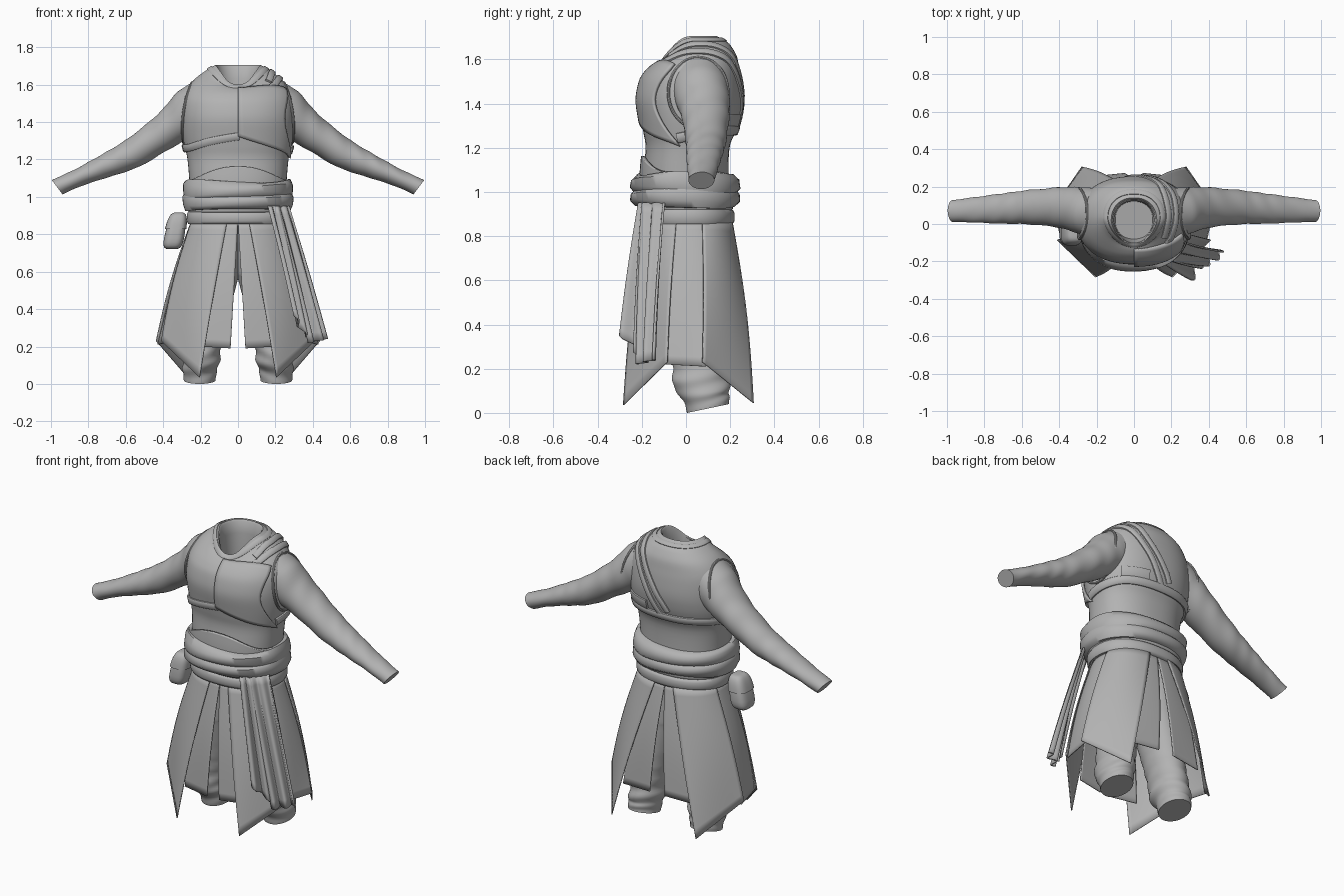
import bpy, bmesh, math
from math import sin, cos, radians, pi
from mathutils import Vector

if "Cube" in bpy.data.objects:
    bpy.data.objects.remove(bpy.data.objects["Cube"])

GREY = (0.45, 0.45, 0.45, 1)
cloth = bpy.data.materials.new("grey cloth")
cloth.use_nodes = True
cloth.diffuse_color = GREY
cloth.node_tree.nodes["Principled BSDF"].inputs["Base Color"].default_value = GREY


def lerp(a, b, t):
    return a + (b - a) * t


def spow(c, p):
    return math.copysign(abs(c) ** p, c)


def spline(rows, s):
    """Smooth interpolation through a table of equal-length rows."""
    i = max(0, min(int(s), len(rows) - 2))
    f = s - i
    p = [rows[max(0, min(len(rows) - 1, i + k))] for k in (-1, 0, 1, 2)]
    return [b + f * (c - a + f * (2*a - 5*b + 4*c - d + f * (3*(b - c) + d - a))) / 2
            if abs(b - c) > 1e-6 else b for a, b, c, d in zip(*p)]


def grid_mesh(name, rows, closed=False, caps=False, loop=False, thick=0, angle=40):
    """Skin rows of points; closed joins each row, loop joins last row to first."""
    bm = bmesh.new()
    vs = [[bm.verts.new(p) for p in row] for row in rows]
    n, m = len(vs), len(vs[0])
    for i in range(n if loop else n - 1):
        for j in range(m if closed else m - 1):
            a, b = vs[i], vs[(i + 1) % n]
            bm.faces.new((a[j], a[(j + 1) % m], b[(j + 1) % m], b[j]))
    if caps:
        bm.faces.new(vs[0])
        bm.faces.new(vs[-1])
    bmesh.ops.recalc_face_normals(bm, faces=bm.faces)
    me = bpy.data.meshes.new(name)
    bm.to_mesh(me)
    bm.free()
    ob = bpy.data.objects.new(name, me)
    bpy.context.collection.objects.link(ob)
    me.materials.append(cloth)
    if thick:
        mod = ob.modifiers.new("thickness", "SOLIDIFY")
        mod.thickness, mod.offset = thick, 0
    bpy.ops.object.select_all(action='DESELECT')
    ob.select_set(True)
    bpy.context.view_layer.objects.active = ob
    bpy.ops.object.shade_smooth_by_angle(angle=radians(angle))


def sheet(name, f, nu=16, nv=16, thick=0.01):
    grid_mesh(name, [[f(u / nu, v / nv) for u in range(nu + 1)]
                     for v in range(nv + 1)], thick=thick)


# Torso: z, half width, half depth, y centre, droop of the front
TORSO = [(.86, .245, .185, .01, 0), (1.06, .258, .192, 0, 0), (1.2, .27, .19, .007, 0),
         (1.27, .286, .208, .015, 0), (1.34, .299, .225, .02, 0), (1.42, .304, .235, .02, 0),
         (1.5, .3, .225, .025, 0), (1.56, .283, .208, .033, .018),
         (1.62, .242, .188, .04, .052), (1.67, .18, .157, .04, .085), (1.705, .122, .125, .015, .115)]
NECK = [(1.695, .114, .117, .015, .11), (1.63, .107, .108, .015, .09), (1.5, .1, .1, .02, .03)]


def oval(row, deg, off=0):
    z, rx, ry, cy, droop = row
    c, s = cos(radians(deg)), sin(radians(deg))
    pinch = 1 - 22 * droop ** 2 * max(0, -s)
    return Vector(((rx + off) * spow(c, .88) * pinch, cy + (ry + off) * spow(s, .88),
                   z - droop * max(0, -s) ** 1.6))


def on_torso(deg, z, off=0):
    i = max(k for k in range(len(TORSO) - 1) if TORSO[k][0] <= z)
    return oval(spline(TORSO, i + (z - TORSO[i][0]) / (TORSO[i + 1][0] - TORSO[i][0])), deg, off)


around = range(0, 360, 6)
rows = [spline(TORSO, k / 4) for k in range(4 * len(TORSO) - 3)] + NECK
grid_mesh("torso", [[oval(r, a) for a in around] for r in rows], closed=True, caps=True)


def strap(name, path, width, height):
    """Flat band with rounded top that follows (angle, z) points on the torso."""
    n = (len(path) - 1) * 6
    pts = [spline(path, k / 6) for k in range(n + 1)]
    out = []
    for k, (a, z) in enumerate(pts):
        p = on_torso(a, z)
        t = on_torso(*pts[min(k + 1, n)]) - on_torso(*pts[max(k - 1, 0)])
        nor = (on_torso(a + 2, z) - on_torso(a - 2, z)).cross(
            on_torso(a, z + .01) - on_torso(a, z - .01)).normalized()
        side = nor.cross(t).normalized() * width / 2
        out.append([p + side * q + nor * height * h for q, h in
                    ((-1, -.6), (-1, .6), (-.7, 1), (.7, 1), (1, .6), (1, -.6))])
    grid_mesh(name, out, closed=True, caps=True)


# Chest layers and straps
sheet("left_chest_plate", lambda u, v: on_torso(
    lerp(-90, -8 - 14 * v - 24 * sin(pi * v), u),
    lerp(1.325 - .12 * u ** .8, 1.655 - .07 * u * u, v), .007), thick=.014)
strap("right_chest_band", [(-89, 1.325), (-115, 1.30), (-150, 1.265), (-180, 1.26)], .04, .012)
strap("back_chest_band", [(-12, 1.24), (10, 1.26), (50, 1.28), (90, 1.28), (135, 1.28), (180, 1.26)],
      .045, .014)
strap("back_patch", [(40, 1.325), (58, 1.325), (75, 1.325)], .06, .01)
for k in range(2):
    strap(f"shoulder_strap_{k + 1}",
          [(a - 7 * k, z - .032 * k) for a, z in
           ((-38, 1.645), (-8, 1.665), (30, 1.66), (60, 1.61), (80, 1.49), (97, 1.32))], .035, .011)
strap("collar", [(a, 1.685) for a in range(-90, 271, 20)], .03, .006)
sheet("lower_vest_fold", lambda u, v: on_torso(
    lerp(-172, -8, u), lerp(1.05, 1.085 + .07 * sin(pi * u) ** 3, v), .009), nu=32, thick=.018)

# Sleeves: x, z, half thickness, half depth, y centre
SLEEVE = [(.19, 1.5, .125, .13, .06), (.25, 1.46, .125, .13, .065), (.33, 1.395, .105, .118, .08),
          (.43, 1.322, .09, .104, .09), (.56, 1.235, .08, .092, .09), (.66, 1.187, .069, .084, .085),
          (.75, 1.148, .058, .077, .08), (.86, 1.1, .047, .067, .075), (.967, 1.052, .042, .058, .07)]


def sleeve_ring(k, side):
    s = k / 6
    x, z, r, ry, cy = spline(SLEEVE, s)
    a, b = spline(SLEEVE, s - .3), spline(SLEEVE, s + .3)
    d = Vector((b[0] - a[0], b[1] - a[1])).normalized()
    skew = max(0, s - 7) * .012
    ring = []
    for deg in around:
        c, sn = cos(radians(deg)), sin(radians(deg))
        fold = 1 + .018 * sin(s * 6 + 2 * c + 3 * sn) * min(1, s / 3)
        ring.append((side * (x + (-d.y * r * fold + skew) * c), cy + ry * sn * fold,
                     z + d.x * r * fold * c))
    return ring


# Trouser legs: z, x centre, y centre, half width, half depth
LEG = [(.0, .205, .1, .085, .095), (.06, .205, .09, .09, .105), (.12, .195, .07, .098, .128),
       (.2, .185, .065, .095, .125), (.35, .16, .05, .105, .13), (.55, .125, .03, .122, .14),
       (.62, .115, .025, .13, .145), (.88, .1, .01, .14, .155)]


def leg_ring(k, side):
    z, cx, cy, rx, ry = spline(LEG, k / 6)
    ring = []
    for deg in around:
        c, s = cos(radians(deg)), sin(radians(deg))
        fold = 1 + .05 * sin(z * 75 + 2 * c - 2 * s) * max(0, 1 - z * 2) * min(1, z * 15)
        ring.append((side * (cx + rx * c * fold), cy + ry * s * fold,
                     z + max(0, .02 * (s + 1) * (1 - z * 10))))
    return ring


def panel(name, side, top, hem_a, hem_b, inset=0):
    """Skirt panel: curved at the waist, straight along the hem."""
    def f(u, v):
        a = radians(lerp(*top, u))
        out = Vector((spow(cos(a), .85), spow(sin(a), .85), 0))
        waist = Vector(((.255 - inset) * out.x, .015 + (.195 - inset) * out.y, .87))
        p = waist.lerp(Vector(hem_a).lerp(Vector(hem_b), u), v) + out * .016 * sin(pi * v)
        p.x *= side
        return p
    sheet(name, f, thick=.006)


for side, word in ((1, "left"), (-1, "right")):
    grid_mesh(word + "_sleeve", [sleeve_ring(k, side) for k in range(49)], closed=True, caps=True)
    grid_mesh(word + "_trouser_leg", [leg_ring(k, side) for k in range(43)], closed=True, caps=True)
    # armhole rim, leaning in towards the neck
    rim = []
    for deg in around:
        c, s = cos(radians(deg)), sin(radians(deg))
        mid = Vector((.292 - .022 * s - .022 * s * s, .055 + .135 * c, 1.45 + .16 * s))
        rim.append([mid + Vector((.007 * cos(q), .007 * c * sin(q), .007 * s * sin(q)))
                    for q in (k * pi / 4 for k in range(8))])
    grid_mesh(word + "_armhole_rim", [[(side * p.x, p.y, p.z) for p in r] for r in rim],
              closed=True, loop=True)
    # skirt panels
    panel(word + "_front_panel", side, (-80, -14), (.205, -.283, .035), (.41, -.085, .23))
    panel(word + "_back_panel", side, (80, 14), (.278, .305, .045), (.437, .075, .23))
    panel(word + "_front_inner_panel", side, (-90, -62), (.04, -.235, .19), (.2, -.215, .2), .014)
    panel(word + "_back_inner_panel", side, (90, 62), (.05, .27, .23), (.24, .25, .22), .014)
    panel(word + "_side_panel", side, (-28, 28), (.385, -.1, .22), (.428, .09, .21), .01)


def wrap(name, profile, rx, ry, cy, wave):
    """Closed cloth ring: profile of (outward offset, z), rippled around the waist."""
    out = []
    for deg in range(0, 360, 5):
        a = radians(deg)
        ring = []
        for k, (o, z) in enumerate(profile):
            o += wave * sin(2 * a + k * 1.7) * .6
            ring.append(((rx + o) * spow(cos(a), .88), cy + (ry + o) * spow(sin(a), .88),
                         z + wave * sin(a * 2 + k) + wave * .5 * sin(3 * a + k * 2)))
        out.append(ring)
    grid_mesh(name, out, closed=True, loop=True, angle=60)


# Waist sash and belts
wrap("upper_sash", [(-.05, 1.085), (.0, 1.085), (.02, 1.06), (.022, 1.02), (.005, .985), (-.05, .98)],
     .275, .224, -.004, .008)
wrap("lower_sash", [(-.05, 1.02), (.008, 1.02), (.026, .995), (.026, .96), (.008, .932), (-.05, .93)],
     .272, .22, -.004, .006)
wrap("upper_belt", [(-.03, .95), (.006, .95), (.012, .94), (.012, .925), (.006, .915), (-.03, .915)],
     .256, .195, .005, .001)
wrap("lower_belt", [(-.03, .92), (.008, .92), (.016, .905), (.016, .87), (.008, .855), (-.03, .855)],
     .258, .196, .008, .001)

# Hanging sash ends with pleats
DRAPES = [((.16, -.21), (.215, -.185), (.30, -.295, .36), (.365, -.20, .25), 1.5),
          ((.20, -.195), (.275, -.10), (.375, -.215, .22), (.48, -.15, .24), 2)]
for k, (t0, t1, b0, b1, pleats) in enumerate(DRAPES):
    def drape(u, v):
        top = Vector((*t0, .95)).lerp(Vector((*t1, .95)), u)
        p = top.lerp(Vector(b0).lerp(Vector(b1), u), v)
        ripple = (.008 + .012 * v) * sin(u * pi * 2 * pleats)
        return p + Vector((.6, -.8, 0)) * (ripple + .006 * sin(pi * v))
    sheet(f"sash_end_{k + 1}", drape, nu=36, thick=.01)


# Belt pouch with flap
def pouch_part(name, centre, size, cut):
    rings = []
    for k in range(13):
        t = lerp(cut, 1, k / 12) * pi / 2 * .97
        h, w = spow(sin(t), .7), cos(t) ** .45
        w *= 1 - .12 * h
        rings.append([(centre[0] + size[0] * w * spow(cos(radians(a)), .65) + .018 * h,
                       centre[1] + size[1] * w * spow(sin(radians(a)), .65),
                       centre[2] + size[2] * h) for a in around])
    grid_mesh(name, rings, closed=True, caps=True)


pouch_part("pouch", (-.335, -.045, .815), (.052, .066, .095), -1)
pouch_part("pouch_flap", (-.335, -.045, .82), (.058, .072, .097), .02)
